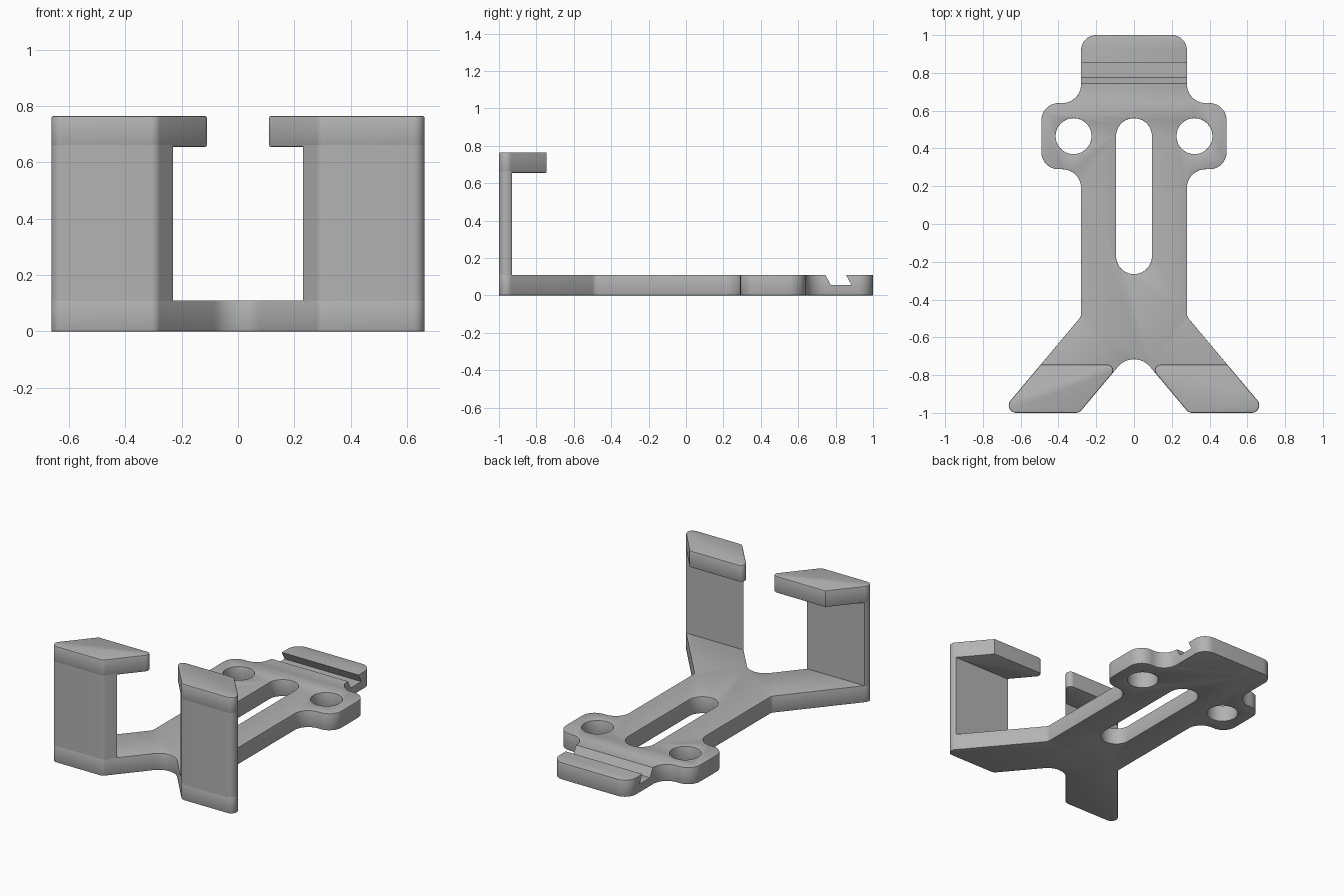
import bpy, bmesh
from math import pi, cos, sin, tan
from mathutils import Vector

cube = bpy.data.objects.get("Cube")
if cube:
    bpy.data.objects.remove(cube)

grey = bpy.data.materials.new("plain_grey")
grey.use_nodes = True
colour = (0.45, 0.45, 0.45, 1)
grey.diffuse_color = colour
grey.node_tree.nodes["Principled BSDF"].inputs["Base Color"].default_value = colour

THICK = 0.11
FRONT = -1.0
SLOPE = 1.19            # steepness of the splayed arms
OUTER, INNER = 0.709, 0.29   # arm edges along the front line


def rounded(corners, steps=10):
    """Closed outline from (x, y, radius) corners, each filleted."""
    out = []
    for i, (x, y, r) in enumerate(corners):
        p = Vector((x, y))
        if r == 0:
            out.append(p)
            continue
        a = (Vector(corners[i - 1][:2]) - p).normalized()
        b = (Vector(corners[(i + 1) % len(corners)][:2]) - p).normalized()
        half = a.angle(b) / 2
        centre = p + (a + b).normalized() * (r / sin(half))
        start = p + a * (r / tan(half)) - centre
        end = p + b * (r / tan(half)) - centre
        sweep = start.angle(end)
        for k in range(steps + 1):
            t = k / steps
            out.append(centre + (start * sin((1 - t) * sweep) + end * sin(t * sweep)) / sin(sweep))
    return out


def prism(name, points, z0, z1):
    """Upright solid over a flat outline."""
    bm = bmesh.new()
    face = bm.faces.new([bm.verts.new((x, y, z0)) for x, y in points])
    top = bmesh.ops.extrude_face_region(bm, geom=[face])["geom"]
    bmesh.ops.translate(bm, vec=(0, 0, z1 - z0),
                        verts=[v for v in top if isinstance(v, bmesh.types.BMVert)])
    bmesh.ops.recalc_face_normals(bm, faces=bm.faces)
    mesh = bpy.data.meshes.new(name)
    bm.to_mesh(mesh)
    bm.free()
    ob = bpy.data.objects.new(name, mesh)
    bpy.context.collection.objects.link(ob)
    mesh.materials.append(grey)
    return ob


def cut(ob, cutter):
    cutter.hide_render = True
    cutter.hide_set(True)
    mod = ob.modifiers.new("cut", "BOOLEAN")
    mod.operation = "DIFFERENCE"
    mod.solver = "EXACT"
    mod.object = cutter


def ease_edges(ob):
    mod = ob.modifiers.new("eased_edges", "BEVEL")
    mod.width = 0.007
    mod.segments = 2
    mod.limit_method = "ANGLE"
    mod.angle_limit = pi / 3


def finish(ob):
    """Apply the modifiers and shade smooth between sharp edges."""
    bpy.ops.object.select_all(action="DESELECT")
    ob.select_set(True)
    bpy.context.view_layer.objects.active = ob
    for mod in list(ob.modifiers):
        bpy.ops.object.modifier_apply(modifier=mod.name)
    bpy.ops.object.shade_smooth_by_angle(angle=pi / 6)


def outer_x(y):
    return OUTER - (y - FRONT) / SLOPE


def inner_x(y):
    return INNER - (y - FRONT) / SLOPE


# Base plate: half outline from the rear edge round to the front fork
half = [
    (0.28, 1.0, 0.08),
    (0.28, 0.64, 0.1),
    (0.49, 0.64, 0.09),
    (0.49, 0.29, 0.09),
    (0.28, 0.29, 0.1),
    (0.28, FRONT + (OUTER - 0.28) * SLOPE, 0.04),
    (OUTER, FRONT, 0.04),
    (INNER, FRONT, 0.04),
]
fork = [(0, FRONT + INNER * SLOPE, 0.11)]
base = prism("base_plate", rounded(half + fork + [(-x, y, r) for x, y, r in reversed(half)]),
             0, THICK)

# Central slot and two round holes
w = 0.095
slot = [(w, 0.56), (w, -0.265), (-w, -0.265), (-w, 0.56)]
cutters = [prism("slot_cutter", rounded([(x, y, w * 0.999) for x, y in slot], 16), -0.1, 0.3)]
for side, s in (("left", 1), ("right", -1)):
    ring = [(s * 0.32 + w * cos(k * pi / 24), 0.465 + w * sin(k * pi / 24)) for k in range(48)]
    cutters.append(prism(side + "_hole_cutter", ring, -0.1, 0.3))
for c in cutters:
    cut(base, c)
ease_edges(base)

# Slanted groove across the rear tab
groove = prism("groove_cutter", [(0.775, 0.055), (0.885, 0.055), (0.825, 0.165), (0.715, 0.165)],
               -0.5, 0.5)
for v in groove.data.vertices:
    y, z, x = v.co
    v.co = (x, y, z)
cutters.append(groove)
cut(base, groove)
finish(base)
for c in cutters:
    bpy.data.objects.remove(c)

# Uprights and the overhanging hooks on both arms
for side, s in (("left", 1), ("right", -1)):
    wall_y, hook_y = -0.93, -0.745
    foot = [(s * INNER, FRONT, 0.04), (s * OUTER, FRONT, 0.04)]
    wall = rounded(foot + [(s * outer_x(wall_y), wall_y, 0), (s * inner_x(wall_y), wall_y, 0)])
    upright = prism(side + "_upright", wall, THICK - 0.008, 0.663)
    finish(upright)
    hook = rounded(foot + [(s * outer_x(hook_y), hook_y, 0), (s * inner_x(hook_y), hook_y, 0.03)])
    top = prism(side + "_hook", hook, 0.655, 0.765)
    ease_edges(top)
    finish(top)
